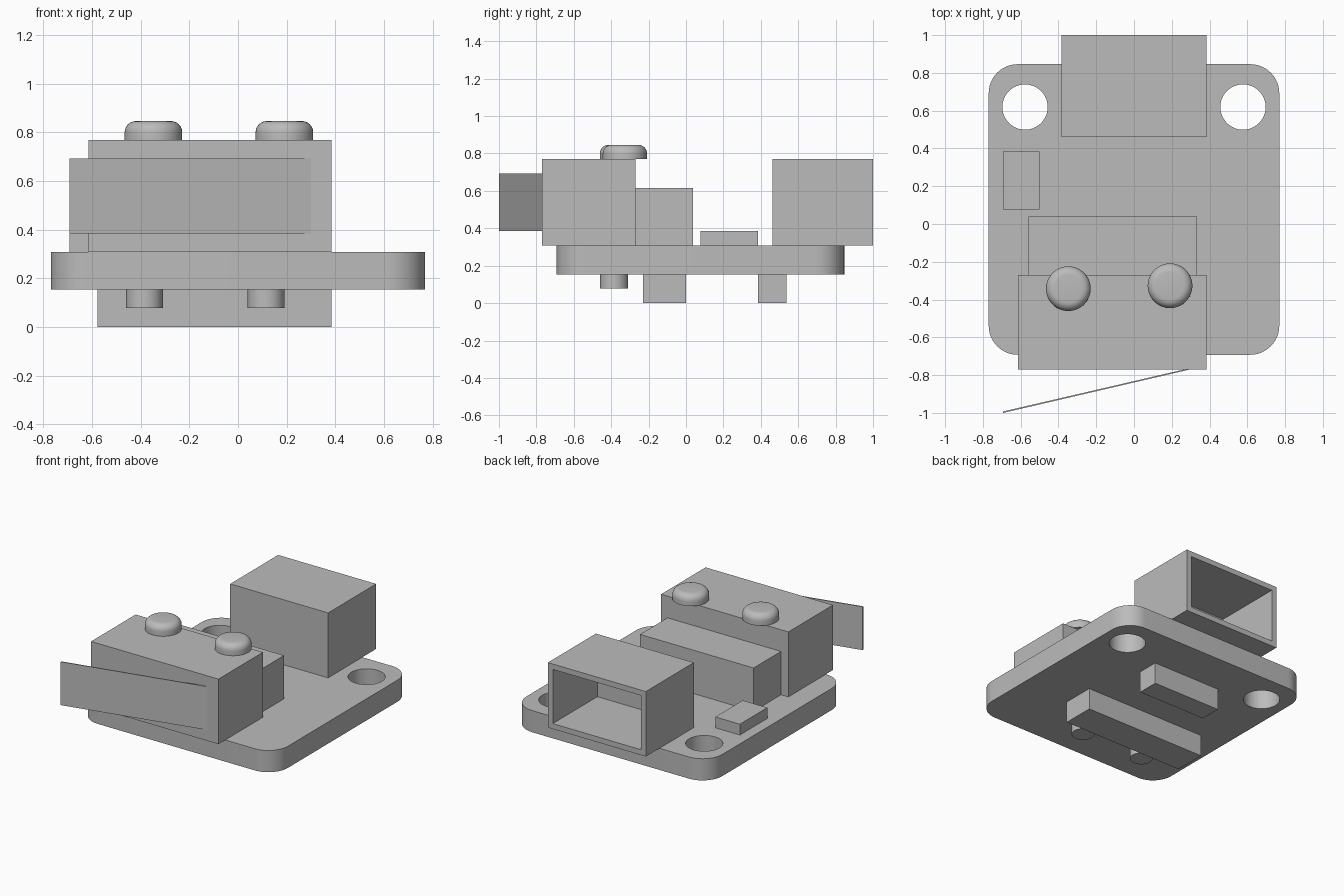
import bpy, bmesh, math

if "Cube" in bpy.data.objects:
    bpy.data.objects.remove(bpy.data.objects["Cube"], do_unlink=True)

U = 2 / 26  # one design unit in scene units

grey = bpy.data.materials.new("plain grey")
grey.use_nodes = True
COLOUR = (0.5, 0.5, 0.5, 1)
grey.diffuse_color = COLOUR
grey.node_tree.nodes["Principled BSDF"].inputs["Base Color"].default_value = COLOUR


def finish(bm, name):
    bmesh.ops.scale(bm, vec=(U, U, U), verts=bm.verts)
    bmesh.ops.recalc_face_normals(bm, faces=bm.faces)
    mesh = bpy.data.meshes.new(name)
    bm.to_mesh(mesh)
    bm.free()
    mesh.materials.append(grey)
    obj = bpy.data.objects.new(name, mesh)
    bpy.context.collection.objects.link(obj)
    return obj


def prism(name, outline, z0, z1):
    bm = bmesh.new()
    face = bm.faces.new([bm.verts.new((x, y, z0)) for x, y in outline])
    top = bmesh.ops.extrude_face_region(bm, geom=[face])["geom"]
    verts = [g for g in top if isinstance(g, bmesh.types.BMVert)]
    bmesh.ops.translate(bm, vec=(0, 0, z1 - z0), verts=verts)
    return finish(bm, name)


def box(name, x0, x1, y0, y1, z0, z1):
    return prism(name, [(x0, y0), (x1, y0), (x1, y1), (x0, y1)], z0, z1)


def arc(cx, cy, r, start, end, steps):
    angles = [math.radians(start + (end - start) * i / steps) for i in range(steps + 1)]
    return [(cx + r * math.cos(a), cy + r * math.sin(a)) for a in angles]


def disc(name, x, y, r, z0, z1):
    return prism(name, arc(x, y, r, 0, 360, 48)[:-1], z0, z1)


def smooth(obj):
    bpy.ops.object.select_all(action="DESELECT")
    obj.select_set(True)
    bpy.context.view_layer.objects.active = obj
    bpy.ops.object.shade_smooth_by_angle(angle=math.radians(30))


def cut(obj, cutter):
    mod = obj.modifiers.new("cut", "BOOLEAN")
    mod.operation = "DIFFERENCE"
    mod.solver = "EXACT"
    mod.object = cutter
    bpy.context.view_layer.objects.active = obj
    bpy.ops.object.modifier_apply(modifier=mod.name)
    bpy.data.objects.remove(cutter, do_unlink=True)


# Base board with rounded corners and two mounting holes at the back
outline = []
for i, (x, y) in enumerate([(8, 9), (-8, 9), (-8, -7), (8, -7)]):
    outline += arc(x, y, 2, 90 * i, 90 * i + 90, 12)
board = prism("base_board", outline, 2, 4)
for side in (-1, 1):
    cut(board, disc("hole_cutter", side * 7.5, 8.05, 1.56, 1, 5))
smooth(board)

# Socket, open towards the back
socket = box("rear_socket", -5, 5, 6, 13, 4, 10)
cut(socket, box("socket_cutter", -4.5, 4.5, 6.5, 14, 4.5, 9.5))

# Blocks on top of the board
box("front_block", -8, 5, -10, -3.5, 4, 10)
box("middle_block", -7.25, 4.35, -3.5, 0.5, 4, 8)
box("small_chip", -9, -6.5, 1, 5, 4, 5)

# Thin lever angled off the front block
prism("front_lever", [(-9, -13), (3.9, -10), (3.5, -10), (-9, -12.9)], 5, 9)

# Rounded buttons on the front block
for name, x, y in (("right_button", -4.52, -4.45), ("left_button", 2.48, -4.25)):
    button = disc(name, x, y, 1.54, 10, 11)
    bm = bmesh.new()
    bm.from_mesh(button.data)
    rim = [e for e in bm.edges if all(v.co.z > 10.9 * U for v in e.verts)]
    bmesh.ops.bevel(bm, geom=rim, offset=0.6 * U, segments=6, profile=0.5, affect="EDGES")
    bm.to_mesh(button.data)
    bm.free()
    smooth(button)

# Pin bars and pegs under the board
box("front_pin_bar", -7.5, 5, -3, 0, 0, 2)
box("rear_pin_bar", -3.5, 3.5, 5, 7, 0, 2)
for name, x in (("right_peg", -5), ("left_peg", 1.5)):
    smooth(disc(name, x, -5, 0.98, 1, 2))
